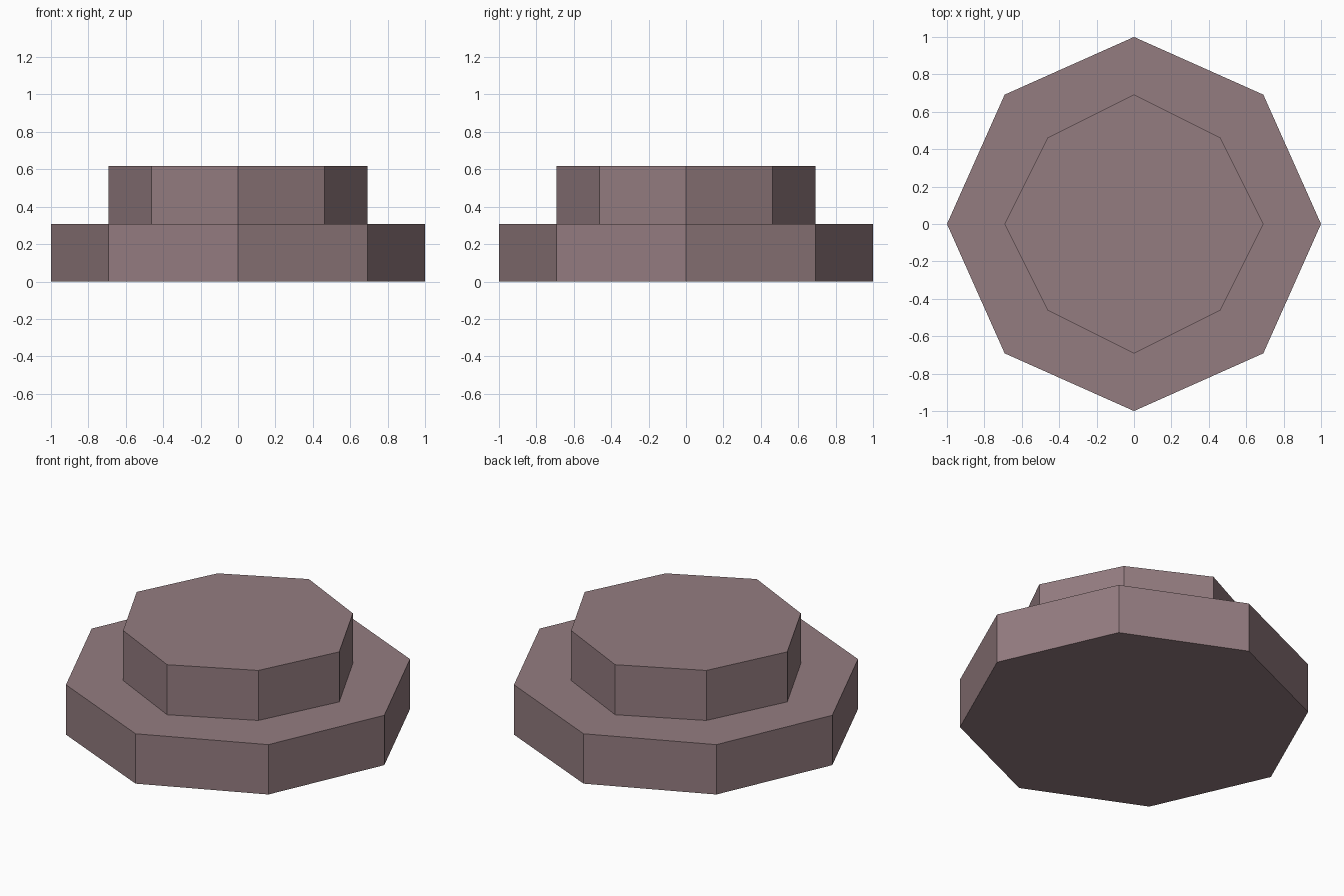
import bpy
import bmesh
from math import sin, cos, pi

cube = bpy.data.objects.get("Cube")
if cube:
    bpy.data.objects.remove(cube, do_unlink=True)

# Dusty mauve stone
stone = bpy.data.materials.new("dusty_mauve")
stone.use_nodes = True
color = (0.296, 0.202, 0.216, 1)
stone.diffuse_color = color
shader = next(n for n in stone.node_tree.nodes if n.type == "BSDF_PRINCIPLED")
shader.inputs["Base Color"].default_value = color
shader.inputs["Roughness"].default_value = 0.9


def octagon_slab(name, axis_radius, diagonal_radius, bottom, top):
    """Flat-sided slab with corners on the axes and the diagonals."""
    bm = bmesh.new()
    corners = []
    for i in range(8):
        r = diagonal_radius if i % 2 else axis_radius
        corners.append(bm.verts.new((r * cos(i * pi / 4), r * sin(i * pi / 4), bottom)))
    floor = bm.faces.new(corners)
    raised = bmesh.ops.extrude_face_region(bm, geom=[floor], use_keep_orig=True)
    verts = [v for v in raised["geom"] if isinstance(v, bmesh.types.BMVert)]
    bmesh.ops.translate(bm, verts=verts, vec=(0, 0, top - bottom))
    bmesh.ops.recalc_face_normals(bm, faces=bm.faces)
    mesh = bpy.data.meshes.new(name)
    bm.to_mesh(mesh)
    bm.free()
    mesh.materials.append(stone)
    obj = bpy.data.objects.new(name, mesh)
    bpy.context.collection.objects.link(obj)
    return obj


# Wide lower step and narrower upper step
octagon_slab("lower_step", 1.0, 0.978, 0, 0.308)
octagon_slab("upper_step", 0.692, 0.653, 0.308, 0.617)
